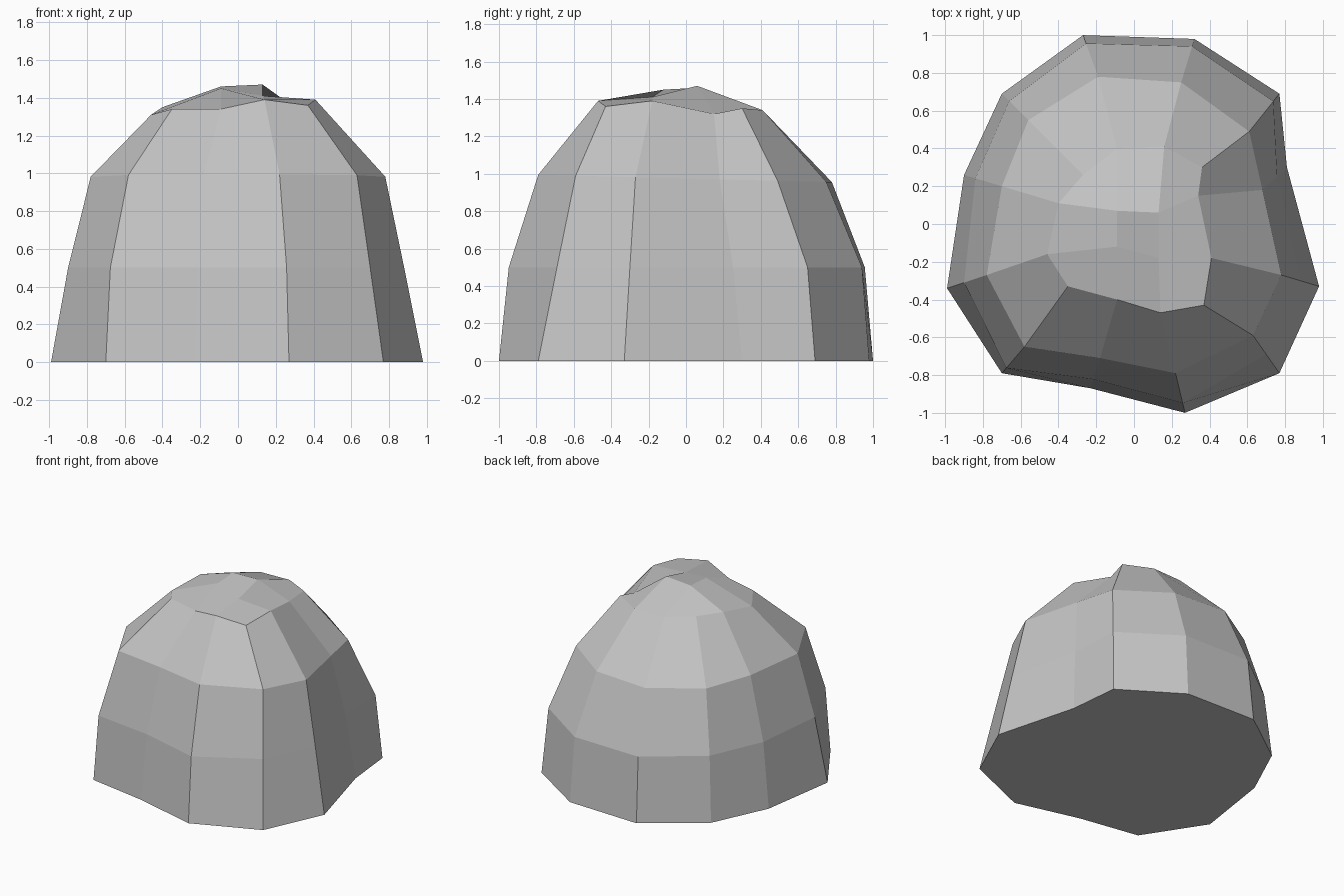
import bpy
import bmesh
from mathutils import Vector

default_cube = bpy.data.objects.get("Cube")
if default_cube:
    bpy.data.objects.remove(default_cube, do_unlink=True)

# Stone colour
stone = bpy.data.materials.new("stone_grey")
stone.use_nodes = True
stone_colour = (0.55, 0.55, 0.55, 1)
stone.diffuse_color = stone_colour
stone.node_tree.nodes["Principled BSDF"].inputs["Base Color"].default_value = stone_colour

# Outlines, clockwise from the back: footprint, shoulder and crown rim
footprint = [(-.27, 1), (.32, .98), (.77, .69), (.81, .3), (.98, -.33), (.77, -.79),
             (.27, -1), (-.23, -.87), (-.7, -.79), (-.99, -.34), (-.9, .26), (-.7, .69)]
shoulder = [(-.19, .78), (.25, .75), (.61, .49), (.68, .18), (.78, -.27), (.63, -.59),
            (.22, -.79), (-.18, -.71), (-.58, -.65), (-.78, -.27), (-.7, .2), (-.56, .55)]
crown_rim = [(-.09, .4, 1.34), (.16, .41, 1.34), (.36, .3, 1.35), (.34, .15, 1.32),
             (.41, -.18, 1.39), (.37, -.43, 1.36), (.14, -.47, 1.39), (-.09, -.4, 1.34),
             (-.35, -.33, 1.34), (-.46, -.16, 1.31), (-.4, .11, 1.35), (-.27, .26, 1.34)]
crown_peak = [(-.09, .07, 1.46), (.13, .06, 1.47), (.13, -.18, 1.41), (-.09, -.12, 1.45)]

# How far each waist corner leans from the footprint towards the shoulder
waist_lean = [.2, .17, .2, .4, .5, .5, .25, .3, .2, .43, .3, .28]
waist_height = 0.5


def shoulder_height(y):
    return 0.975 - 0.025 * y


def build_rock():
    bm = bmesh.new()

    def add_ring(points):
        return [bm.verts.new(point) for point in points]

    # Stack the outlines into rings
    waist = [Vector(low).lerp(Vector(high), lean)
             for low, high, lean in zip(footprint, shoulder, waist_lean)]
    rings = [
        add_ring([(x, y, 0) for x, y in footprint]),
        add_ring([(x, y, waist_height) for x, y in waist]),
        add_ring([(x, y, shoulder_height(y)) for x, y in shoulder]),
        add_ring(crown_rim),
    ]
    count = len(footprint)

    # Faceted sides
    for lower, upper in zip(rings, rings[1:]):
        for i in range(count):
            j = (i + 1) % count
            bm.faces.new((lower[i], lower[j], upper[j], upper[i]))

    # Crown: a patch of three by three quads with raised middle corners
    rim = rings[-1]
    peak = add_ring(crown_peak)
    bm.faces.new(peak)
    for side in range(len(peak)):
        start = side * 3
        following = (side + 1) % len(peak)
        bm.faces.new((rim[start], rim[start + 1], peak[following], peak[side]))
        bm.faces.new((rim[start + 1], rim[start + 2],
                      rim[(start + 3) % count], peak[following]))

    # Flat underside
    bm.faces.new(rings[0])

    bmesh.ops.recalc_face_normals(bm, faces=bm.faces)
    mesh = bpy.data.meshes.new("rock")
    bm.to_mesh(mesh)
    bm.free()
    mesh.materials.append(stone)
    rock = bpy.data.objects.new("rock", mesh)
    bpy.context.scene.collection.objects.link(rock)


build_rock()
